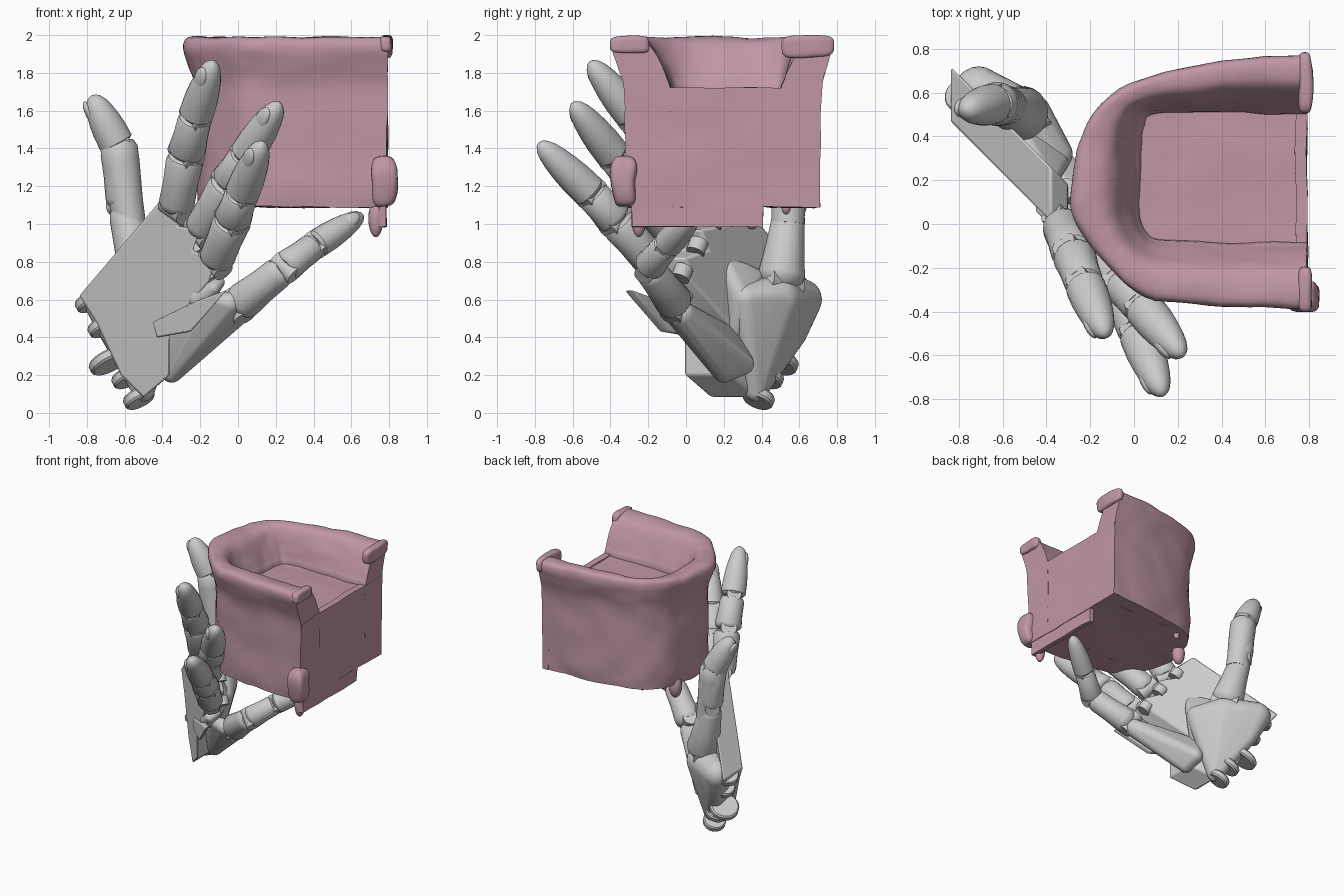
import bpy, bmesh, math
from mathutils import Vector, Matrix, noise

if "Cube" in bpy.data.objects:
    bpy.data.objects.remove(bpy.data.objects["Cube"])

pink = bpy.data.materials.new("dusty_pink")
pink.diffuse_color = (0.53, 0.31, 0.37, 1)
pink.use_nodes = True
pink.node_tree.nodes["Principled BSDF"].inputs["Base Color"].default_value = pink.diffuse_color


def finish(name, bm, mat=None, bevel=0, angle=40):
    bmesh.ops.recalc_face_normals(bm, faces=bm.faces[:])
    me = bpy.data.meshes.new(name)
    bm.to_mesh(me)
    bm.free()
    ob = bpy.data.objects.new(name, me)
    bpy.context.collection.objects.link(ob)
    if mat:
        me.materials.append(mat)
    if bevel:
        m = ob.modifiers.new("bevel", 'BEVEL')
        m.width, m.segments = bevel, 2
    bpy.ops.object.select_all(action='DESELECT')
    bpy.context.view_layer.objects.active = ob
    ob.select_set(True)
    bpy.ops.object.shade_smooth_by_angle(angle=math.radians(angle))


def spline(pts, n):
    """Catmull-Rom curve through 2D points."""
    P = [Vector(p) for p in pts]
    P = [2 * P[0] - P[1]] + P + [2 * P[-1] - P[-2]]
    out = []
    for i in range(1, len(P) - 2):
        a, b, c, d = P[i - 1:i + 3]
        for k in range(n):
            t = k / n
            out.append(0.5 * (2 * b + (c - a) * t + (2 * a - 5 * b + 4 * c - d) * t * t
                              + (3 * b - a - 3 * c + d) * t ** 3))
    return out + [P[-2]]


def wobble(co, amount=0.012):
    return co + amount * noise.noise_vector(co * 5) + amount * 0.4 * noise.noise_vector(co * 13)


def skin(bm, rings):
    """Faces between closed rings, capped at both ends."""
    n = len(rings[0])
    for a, b in zip(rings, rings[1:]):
        for k in range(n):
            j = (k + 1) % n
            bm.faces.new((a[k], a[j], b[j], b[k]))
    bm.faces.new(rings[0])
    bm.faces.new(rings[-1])


# ---------- armchair ----------
def chair_shell():
    outer = spline([(.79, -.395), (.4, -.38), (.05, -.34), (-.13, -.19), (-.25, -.03), (-.295, .12),
                    (-.265, .33), (-.18, .53), (.02, .66), (.4, .75), (.79, .78)], 6)
    inner = spline([(.79, -.08), (.4, -.08), (.14, -.07), (.06, -.04), (.03, .05), (.03, .2),
                    (.03, .35), (.04, .44), (.1, .5), (.45, .51), (.79, .5)], 6)
    profile = spline([(.27, 1.09), (.24, 1.2), (.24, 1.5), (.22, 1.72), (.1, 1.84), (.02, 1.93),
                      (.1, 1.985), (.4, 1.985), (.6, 1.95), (.77, 1.87), (.92, 1.77), (1, 1.66), (1, 1.09)], 4)
    bm = bmesh.new()
    rings = []
    for o, i in zip(outer, inner):
        pts = [(o.lerp(i, t), z) for t, z in profile]
        rings.append([bm.verts.new(wobble(Vector((p.x, p.y, z)))) for p, z in pts])
    skin(bm, rings)
    finish("chair_back_and_arms", bm, pink, angle=50)


def block(name, lo, hi, mat, cuts=0, amount=.01, rounded=False):
    bm = bmesh.new()
    bmesh.ops.create_cube(bm, size=1)
    bmesh.ops.subdivide_edges(bm, edges=bm.edges[:], cuts=cuts, use_grid_fill=True)
    for v in bm.verts:
        c = v.co.copy()
        if rounded:
            c = c * (.5 / sum(abs(x) ** 4 for x in c) ** .25)
        v.co = wobble(Vector([l + (h - l) * (x + .5) for l, h, x in zip(lo, hi, c)]), amount)
    finish(name, bm, mat)


def blob(name, c, r, mat=None, rot=Matrix.Identity(3)):
    bm = bmesh.new()
    bmesh.ops.create_uvsphere(bm, u_segments=16, v_segments=10, radius=1)
    for v in bm.verts:
        v.co = Vector(c) + rot @ Vector([v.co[k] * r[k] for k in range(3)])
    finish(name, bm, mat)


chair_shell()
block("seat_cushion", (-.02, -.15, 1.09), (.78, .58, 1.71), pink, cuts=14)
block("front_panel", (.74, -.305, 1.09), (.79, .71, 1.72), pink, cuts=10)
block("front_panel_hem", (.75, -.29, .985), (.785, .41, 1.15), pink, cuts=6)
block("corner_flap", (.71, -.39, 1.09), (.84, -.26, 1.35), pink, cuts=6, amount=.02, rounded=True)
block("near_arm_piping", (.75, -.4, 1.9), (.815, -.2, 1.995), pink, cuts=6, rounded=True)
block("far_arm_piping", (.75, .5, 1.88), (.815, .785, 2.0), pink, cuts=6, rounded=True)
blob("front_foot", (.73, -.25, 1.03), (.04, .04, .1), pink)
blob("rear_foot", (-.15, .35, 1.06), (.05, .05, .09), pink)
blob("side_foot", (.02, .53, 1.09), (.025, .025, .04), pink)


# ---------- hand ----------
def prism(name, poly, s0, s1, bevel=.012):
    """Front-view outline laid on the slanted palm plane x + y = s."""
    bm = bmesh.new()
    skin(bm, [[bm.verts.new((x, s - x, z)) for x, z in poly] for s in (s0, s1)])
    finish(name, bm, None, bevel)


def tube(name, p0, p1, rows):
    """Turned shape along an axis; rows are (position 0-1, radius)."""
    p0, p1 = Vector(p0), Vector(p1)
    q = (p1 - p0).to_track_quat('Z', 'Y')
    turn = [math.tau * k / 20 for k in range(20)]
    bm = bmesh.new()
    skin(bm, [[bm.verts.new(p0.lerp(p1, t) + q @ Vector((r * math.cos(w), r * math.sin(w), 0)))
               for w in turn] for t, r in rows])
    finish(name, bm, angle=35)


def hull(name, balls):
    """Smooth convex skin around a few balls."""
    bm = bmesh.new()
    for c, r in balls:
        t = bmesh.ops.create_icosphere(bm, subdivisions=3, radius=r)
        bmesh.ops.translate(bm, verts=t["verts"], vec=c)
    res = bmesh.ops.convex_hull(bm, input=bm.verts[:])
    junk = {g for g in res["geom_interior"] + res["geom_unused"] if isinstance(g, bmesh.types.BMVert)}
    bmesh.ops.delete(bm, geom=list(junk), context='VERTS')
    finish(name, bm)


def finger(name, joints, radii, dorsal=(-.7, -.7, .1)):
    J = [Vector(p) for p in joints]
    hinge = Vector((.5, -.45, -.72))
    for k in range(len(J) - 1):
        a, b, r0, r1 = J[k], J[k + 1], radii[k], radii[k + 1]
        axis = (b - a).normalized()
        if k < len(J) - 2:
            rows = [(-.02, r0 * .7), (.04, r0 * .92), (.12, r0), (.5, (r0 + r1) * .48),
                    (.85, r1), (.93, r1 * .9), (.97, r1 * .7)]
        else:
            # fingertip with a nail on the back
            rows = [(0, r0 * .8), (.05, r0 * 1.02), (.3, r0), (.5, r0 * .92), (.68, r0 * .8),
                    (.82, r0 * .66), (.92, r0 * .48), (.98, r0 * .25), (1, r0 * .05)]
            d = Vector(dorsal)
            d = (d - axis * d.dot(axis)).normalized()
            rot = Matrix((axis.cross(d), d, axis)).transposed()
            blob(name + "_nail", a.lerp(b, .7) + d * r0 * .55, (r0 * .5, r0 * .28, r0 * .85), None, rot)
        tube(f"{name}_segment_{k + 1}", a, b, rows)
        h = (hinge - axis * hinge.dot(axis)).normalized() * r0 * .85
        tube(f"{name}_hinge_{k + 1}", a - h, a + h, [(0, r0 * .6), (1, r0 * .6)])


finger("index_finger", [(-.33, .0, 1.08), (-.275, -.14, 1.37), (-.225, -.28, 1.57), (-.13, -.51, 1.86)],
       [.095, .1, .09, .06])
finger("middle_finger", [(-.2, -.08, .96), (-.05, -.27, 1.22), (.04, -.38, 1.36), (.22, -.6, 1.64)],
       [.095, .1, .09, .06])
finger("ring_finger", [(-.12, -.18, .8), (-.03, -.37, 1.02), (.02, -.5, 1.16), (.13, -.78, 1.43)],
       [.095, .1, .09, .06])
finger("little_finger", [(.0, -.05, .57), (.25, -.2, .77), (.41, -.1, .89), (.66, .05, 1.05)],
       [.1, .085, .075, .05], (0, -1, .3))
finger("thumb", [(-.5, .5, .68), (-.61, .55, 1.1), (-.64, .55, 1.42), (-.775, .52, 1.68)],
       [.125, .088, .092, .06], (-1, 0, 0))
tube("thumb_joint", (-.575, .54, 1.0), (-.635, .55, 1.44),
     [(0, .088), (.3, .09), (.75, .1), (.92, .1), (1, .08)])

# palm plate with knuckle forks, outer metacarpal and flap
prism("palm", [(-.84, .62), (-.38, 1.16), (-.3, 1.08), (-.32, .99), (-.2, .97), (-.24, .86), (-.12, .82),
               (-.15, .7), (-.36, .46), (-.36, .2), (-.5, .08), (-.62, .2), (-.75, .48)], -.37, -.12)
hull("outer_metacarpal", [((-.35, .2, .22), .06), ((-.4, .22, .4), .06), ((-.36, .3, .26), .06),
                          ((-.02, -.02, .52), .07), ((-.04, -.1, .58), .06), ((-.14, -.1, .6), .04)])
prism("palm_flap", [(-.45, .48), (-.43, .4), (-.25, .43), (-.06, .65), (-.2, .6)], -.39, -.34, .008)
hull("little_knuckle", [((-.13, -.17, .66), .035), ((-.2, -.1, .6), .06), ((-.1, -.13, .69), .03)])

# fleshy thumb mound
hull("thumb_mound", [((-.5, .48, .6), .13), ((-.71, .61, .6), .11), ((-.5, .37, .12), .06),
                     ((-.36, .32, .6), .08), ((-.66, .57, .42), .07)])
hull("thumb_web", [((-.36, .3, .6), .07), ((-.4, .2, .8), .05), ((-.5, .35, .7), .07), ((-.42, .25, .4), .05)])

# wrist lugs along the cut end of the palm
start, end = Vector((-.77, .58, .6)), Vector((-.51, .38, .09))
w = (end - start).normalized()
for k, (t, r) in enumerate([(0, .08), (.26, .08), (.56, .11), (.78, .09), (1, .085)]):
    c = start.lerp(end, t) + Vector((-.03, .01, -.02)) * (2 if k == 2 else .5)
    tube(f"wrist_lug_{k + 1}", c - w * .028, c + w * .028, [(0, r * .9), (.2, r), (.8, r), (1, r * .9)])

# small palm-side lugs at the knuckles
for k, (x, z) in enumerate([(-.3, 1.02), (-.21, .88), (-.13, .74)]):
    c = Vector((x, -.15 - x, z))
    tube(f"knuckle_lug_{k + 1}", c - w * .035, c + w * .035, [(0, .05), (1, .05)])
